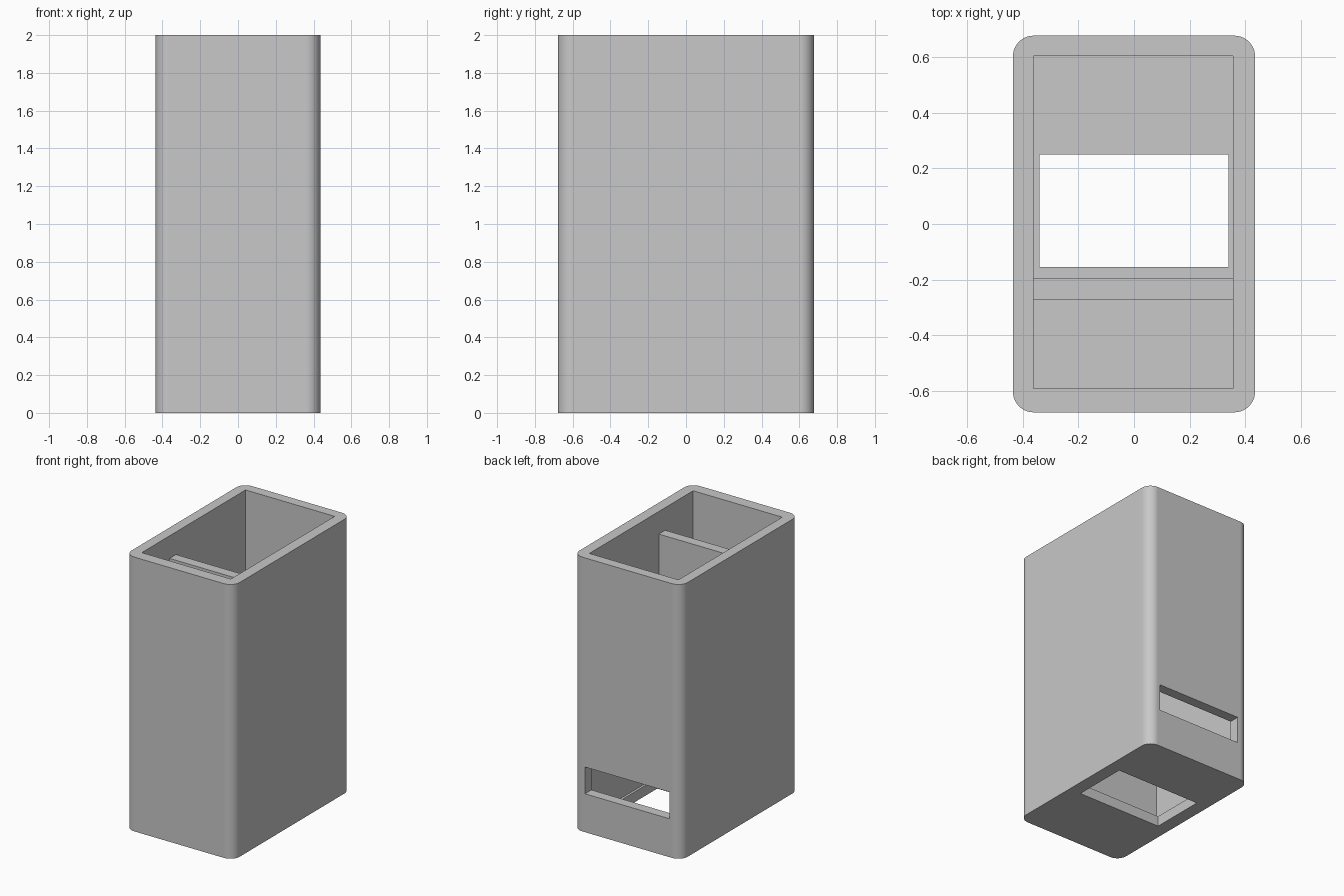
import bpy
import bmesh
from mathutils import Vector

if "Cube" in bpy.data.objects:
    bpy.data.objects.remove(bpy.data.objects["Cube"], do_unlink=True)

# One plain grey plastic for everything
grey = bpy.data.materials.new("plain grey")
grey.use_nodes = True
colour = (0.58, 0.58, 0.58, 1)
grey.diffuse_color = colour
grey.node_tree.nodes["Principled BSDF"].inputs["Base Color"].default_value = colour


def box(name, low, high, corner=0):
    """Box between two opposite corners, with optional rounded upright edges."""
    low, high = Vector(low), Vector(high)
    bm = bmesh.new()
    bmesh.ops.create_cube(bm, size=1)
    bmesh.ops.scale(bm, vec=high - low, verts=bm.verts)
    bmesh.ops.translate(bm, vec=(low + high) / 2, verts=bm.verts)
    if corner:
        upright = [e for e in bm.edges
                   if abs(e.verts[0].co.z - e.verts[1].co.z) > 0.01]
        bmesh.ops.bevel(bm, geom=upright, offset=corner, segments=12,
                        profile=0.5, affect='EDGES')
    mesh = bpy.data.meshes.new(name)
    bm.to_mesh(mesh)
    bm.free()
    mesh.materials.append(grey)
    obj = bpy.data.objects.new(name, mesh)
    bpy.context.collection.objects.link(obj)
    return obj


def make_active(obj):
    bpy.ops.object.select_all(action='DESELECT')
    obj.select_set(True)
    bpy.context.view_layer.objects.active = obj


def cut(body, low, high):
    """Remove a box-shaped volume from the body."""
    cutter = box("cutter", low, high)
    cutter.hide_render = True
    mod = body.modifiers.new("cut", 'BOOLEAN')
    mod.operation = 'DIFFERENCE'
    mod.solver = 'EXACT'
    mod.object = cutter
    make_active(body)
    bpy.ops.object.modifier_apply(modifier=mod.name)
    bpy.data.objects.remove(cutter, do_unlink=True)


floor = 0.075
left, right = 0.357, -0.362
front, back = -0.592, 0.604

# Rounded outer case
case = box("case", (-0.436, -0.678, 0), (0.436, 0.678, 2), corner=0.075)

# Open-topped cavity, floor opening and rear slot
cut(case, (right, front, floor), (left, back, 2.2))
cut(case, (-0.34, -0.154, -0.1), (0.34, 0.25, 0.2))
cut(case, (-0.34, 0.5, 0.28), (0.34, 0.8, 0.475))

# Smooth rounded corners, crisp everywhere else
make_active(case)
bpy.ops.object.shade_smooth_by_angle(angle=0.5)
case.modifiers.new("even shading", 'WEIGHTED_NORMAL').keep_sharp = True

# Cross wall separating the narrow front chamber from the main one
box("divider_wall", (right, -0.271, floor), (left, -0.197, 1.835))
